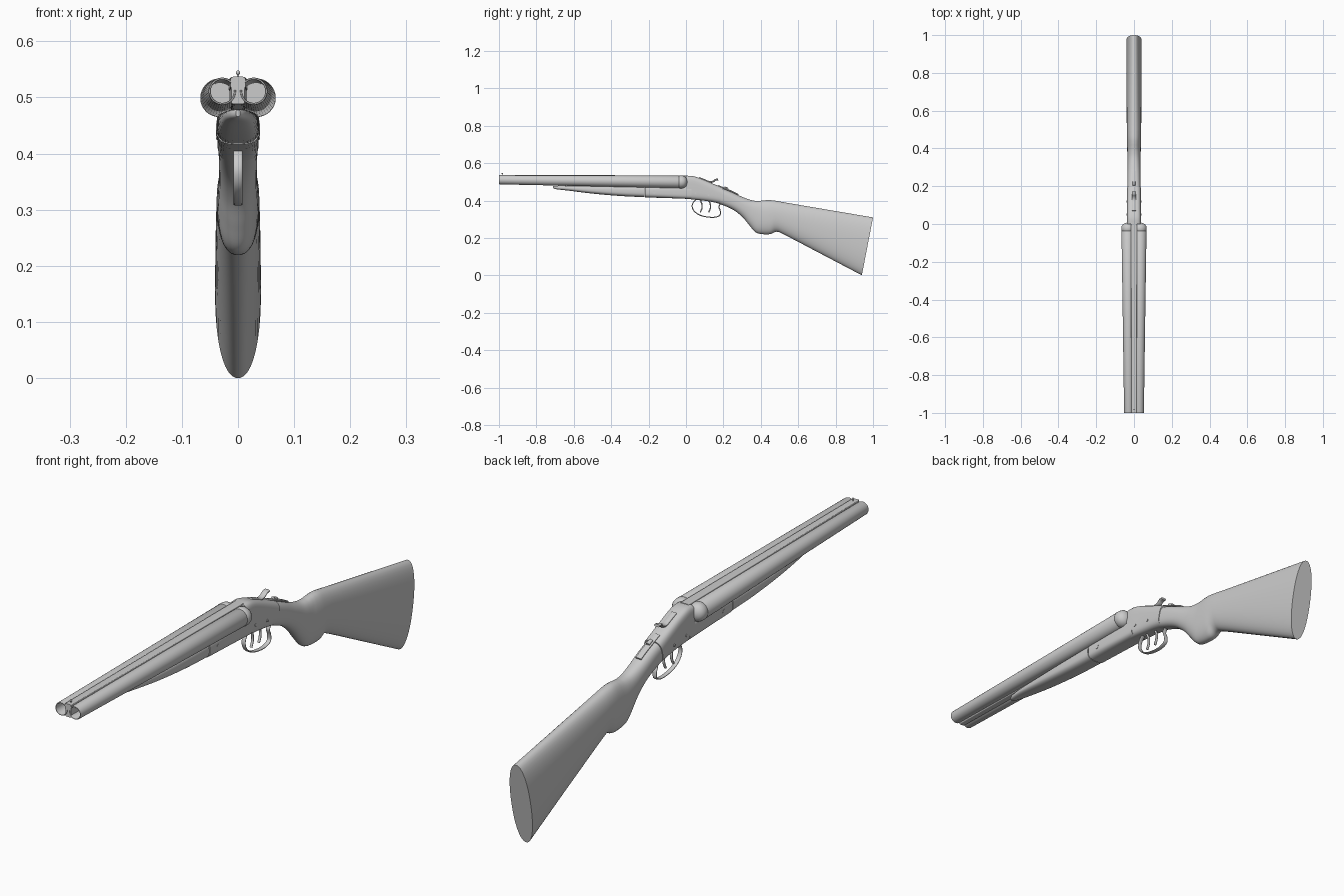
import bpy, bmesh, math
from mathutils import Vector


def finish(name, bm, angle=35):
    bmesh.ops.recalc_face_normals(bm, faces=bm.faces)
    me = bpy.data.meshes.new(name)
    bm.to_mesh(me)
    bm.free()
    ob = bpy.data.objects.new(name, me)
    bpy.context.collection.objects.link(ob)
    bpy.ops.object.select_all(action='DESELECT')
    ob.select_set(True)
    bpy.context.view_layer.objects.active = ob
    bpy.ops.object.shade_smooth_by_angle(angle=math.radians(angle))
    return ob


def resample(st, k):
    # Catmull-Rom subdivision of the stations
    if k < 2:
        return st
    out = []
    for i in range(len(st) - 1):
        a, b, c, d = st[max(i - 1, 0)], st[i], st[i + 1], st[min(i + 2, len(st) - 1)]
        for j in range(k):
            t = j / k
            out.append([0.5 * (2 * q + (r - p) * t + (2 * p - 5 * q + 4 * r - s) * t * t
                               + (3 * q - p - 3 * r + s) * t ** 3)
                        for p, q, r, s in zip(a, b, c, d)])
    return out + [st[-1]]


def loft(name, stations, k=1, n=32, angle=35):
    # station: top y, top z, bottom y, bottom z, half width, squareness, x centre
    st = resample([list(s) + [0] * (7 - len(s)) for s in stations], k)
    bm = bmesh.new()
    rings = []
    for yt, zt, yb, zb, hw, e, cx in st:
        ring = []
        for i in range(n):
            a = 2 * math.pi * (i + 0.5) / n
            c, s = [math.copysign(abs(f(a)) ** (2 / e), f(a)) for f in (math.cos, math.sin)]
            u = (s + 1) / 2
            ring.append(bm.verts.new((cx + hw * c, yb + (yt - yb) * u, zb + (zt - zb) * u)))
        rings.append(ring)
    for r0, r1 in zip(rings, rings[1:]):
        for i in range(n):
            j = (i + 1) % n
            bm.faces.new((r0[i], r0[j], r1[j], r1[i]))
    bm.faces.new(rings[0])
    bm.faces.new(rings[-1])
    return finish(name, bm, angle)


def strip(name, path, hw, th, e=3, k=5):
    # flat band following a (y, z) path
    st = []
    for i, (y, z) in enumerate(path):
        d = (Vector(path[min(i + 1, len(path) - 1)]) - Vector(path[max(i - 1, 0)])).normalized() * th
        st.append((y - d.y, z + d.x, y + d.y, z - d.x, hw, e))
    return loft(name, st, k, 16)


# barrels: bore, muzzle, taper, groove and domed breech end
profile = [(-0.06, 0.026), (-0.997, 0.0205), (-1, 0.0215), (-1, 0.0235), (-0.997, 0.0245),
           (-0.5, 0.029), (-0.04, 0.0335), (-0.037, 0.032), (-0.033, 0.0345), (-0.02, 0.034)]
profile += [(-0.02 + 0.027 * math.sin(a), 0.034 * math.cos(a))
            for a in [math.radians(d) for d in (20, 40, 55, 70, 80, 88)]]
for side, sx in (("left", -1), ("right", 1)):
    st = []
    for y, r in profile:
        t = y + 1
        z = 0.511 - 0.012 * t
        st.append((y, z + r, y, z - r, r, 2, sx * (0.028 + 0.005 * t)))
    loft(side + "_barrel", st, n=40)

# web between the barrels, raised sighting rib and bead
loft("barrel_web", [(-0.998, 0.53, -0.998, 0.488, 0.012, 8), (0, 0.525, 0, 0.47, 0.016, 8)])
loft("top_rib", [(-1, 0.537, -1, 0.515, 0.013, 9), (0.01, 0.534, 0.01, 0.51, 0.017, 9)])
bm = bmesh.new()
bmesh.ops.create_uvsphere(bm, u_segments=16, v_segments=10, radius=0.004)
bmesh.ops.translate(bm, verts=bm.verts, vec=(0, -0.982, 0.544))
finish("front_bead", bm)
loft("bead_stem", [(-0.984, 0.544, -0.984, 0.535, 0.0015, 2), (-0.98, 0.544, -0.98, 0.535, 0.0015, 2)], n=10)

# wooden fore-end
loft("fore_end", [(-0.71, 0.478, -0.71, 0.466, 0.004, 2.2), (-0.69, 0.479, -0.69, 0.46, 0.015, 2.4),
                  (-0.63, 0.479, -0.63, 0.453, 0.025, 2.6), (-0.5, 0.478, -0.5, 0.437, 0.033, 2.8),
                  (-0.35, 0.478, -0.35, 0.424, 0.037, 3), (-0.223, 0.478, -0.223, 0.418, 0.038, 3)], 6)

# metal action: bar under the barrels and standing breech with tang
loft("action_bar", [(-0.219, 0.478, -0.219, 0.4165, 0.0385, 3.2), (-0.1, 0.478, -0.1, 0.413, 0.0385, 3.6),
                    (0.03, 0.48, 0.03, 0.408, 0.038, 4)], 4)
loft("action_body", [(0, 0.532, 0, 0.409, 0.0375, 4.5), (0.035, 0.531, 0.035, 0.406, 0.0375, 4.5),
                     (0.08, 0.517, 0.08, 0.401, 0.037, 4), (0.14, 0.492, 0.13, 0.394, 0.037, 3.5),
                     (0.2, 0.467, 0.18, 0.384, 0.037, 3)], 5)
strip("upper_tang", [(0.17, 0.479), (0.21, 0.463), (0.25, 0.446), (0.28, 0.431)], 0.012, 0.004)

# stock with grip and butt
loft("stock", [(0.16, 0.478, 0.15, 0.392, 0.035, 3), (0.24, 0.447, 0.22, 0.366, 0.0345, 2.6),
               (0.3, 0.42, 0.265, 0.342, 0.034, 2.4), (0.35, 0.402, 0.305, 0.308, 0.034, 2.3),
               (0.385, 0.398, 0.338, 0.268, 0.035, 2.3), (0.41, 0.4, 0.37, 0.232, 0.036, 2.3),
               (0.43, 0.402, 0.4, 0.221, 0.037, 2.3), (0.455, 0.402, 0.45, 0.22, 0.038, 2.3),
               (0.49, 0.397, 0.485, 0.233, 0.038, 2.2), (0.54, 0.388, 0.53, 0.215, 0.0385, 2.2),
               (0.74, 0.354, 0.7, 0.126, 0.04, 2.2), (1, 0.31, 0.94, 0, 0.041, 2.2)], 6, 40)

# trigger guard and triggers
strip("trigger_guard", [(0.06, 0.41), (0.04, 0.392), (0.033, 0.368), (0.045, 0.342), (0.075, 0.322),
                        (0.115, 0.312), (0.155, 0.311), (0.181, 0.322), (0.183, 0.345),
                        (0.176, 0.368), (0.19, 0.388)], 0.008, 0.0028)
for name, y in (("front_trigger", 0.075), ("rear_trigger", 0.12)):
    strip(name, [(y, 0.405), (y + 0.01, 0.38), (y + 0.01, 0.358), (y + 0.001, 0.337)], 0.005, 0.0035, 2.4)

# opening lever and safety slide
strip("top_lever", [(0.07, 0.521), (0.1, 0.509), (0.125, 0.499), (0.145, 0.502), (0.158, 0.511), (0.172, 0.513)],
      0.011, 0.005, 2.6)
strip("safety_slide", [(0.205, 0.471), (0.215, 0.467), (0.225, 0.463)], 0.007, 0.005)

# hinge pin and side screws
for name, y, z, r in (("hinge_pin", -0.17, 0.445, 0.009), ("action_screw", 0.05, 0.44, 0.005),
                      ("rear_screw", 0.12, 0.43, 0.005)):
    bm = bmesh.new()
    bmesh.ops.create_cone(bm, cap_ends=True, segments=20, radius1=r, radius2=r, depth=0.0785)
    for v in bm.verts:
        v.co = (v.co.z, y + v.co.x, z + v.co.y)
    finish(name, bm)
